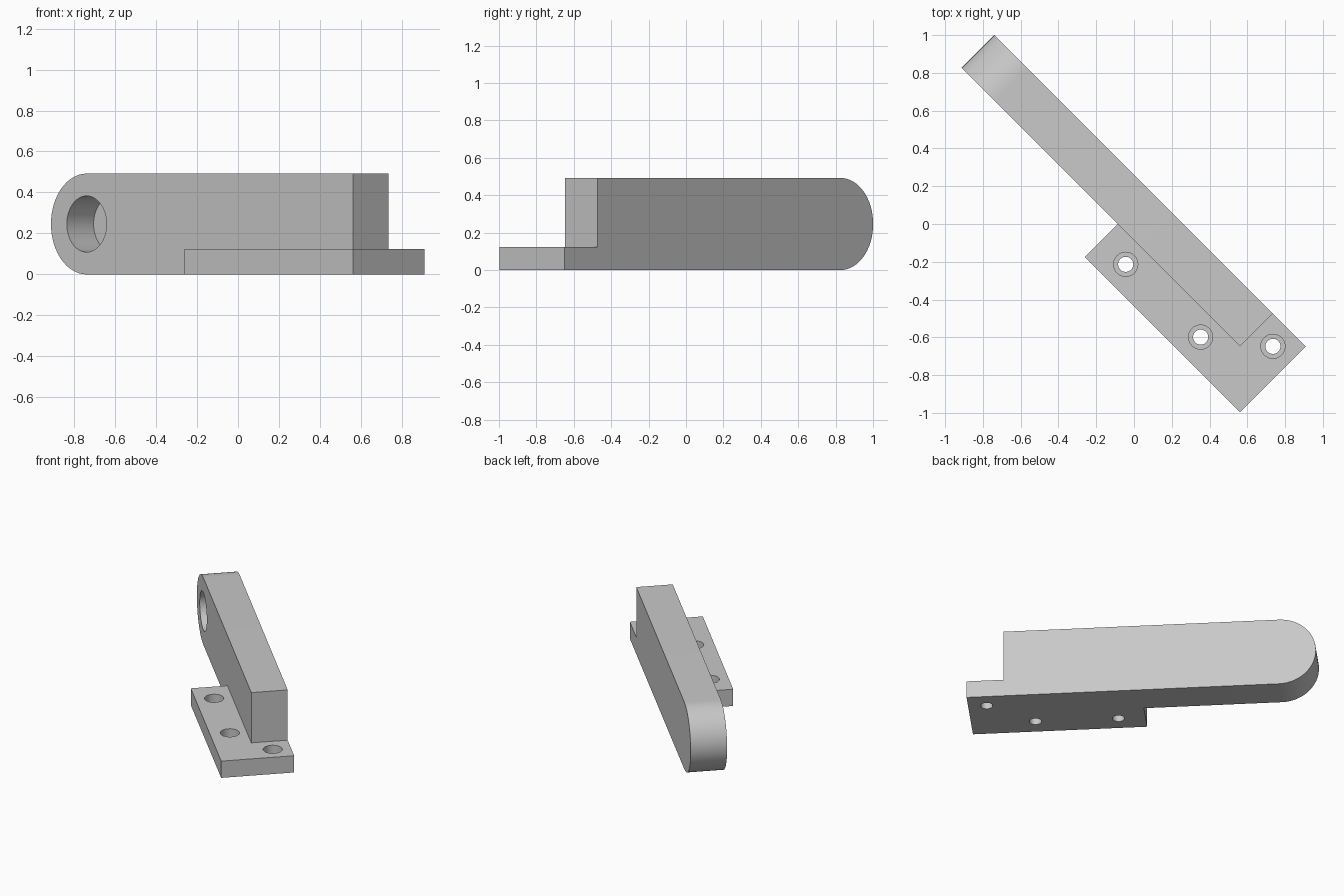
import bpy, bmesh, math
from mathutils import Matrix

if "Cube" in bpy.data.objects:
    bpy.data.objects.remove(bpy.data.objects["Cube"])

TURN = Matrix.Rotation(math.radians(-45), 4, 'Z')   # part lies diagonally
H, T = 0.492, 0.123                                 # arm height, plate thickness
FRONT, BACK = -0.061, 0.185                         # arm faces across its width
R = H / 2
END = -0.984                                        # centre of the rounded end

steel = bpy.data.materials.new("grey_metal")
steel.diffuse_color = (0.58, 0.58, 0.58, 1)
steel.use_nodes = True
steel.node_tree.nodes["Principled BSDF"].inputs["Base Color"].default_value = steel.diffuse_color


def prism(name, points, offset):
    """Extrude a closed outline of 3D points along offset."""
    bm = bmesh.new()
    face = bm.faces.new([bm.verts.new(p) for p in points])
    ext = bmesh.ops.extrude_face_region(bm, geom=[face], use_keep_orig=True)
    verts = [g for g in ext['geom'] if isinstance(g, bmesh.types.BMVert)]
    bmesh.ops.translate(bm, verts=verts, vec=offset)
    bmesh.ops.recalc_face_normals(bm, faces=bm.faces)
    bm.transform(TURN)
    me = bpy.data.meshes.new(name)
    bm.to_mesh(me)
    bm.free()
    ob = bpy.data.objects.new(name, me)
    bpy.context.collection.objects.link(ob)
    me.materials.append(steel)
    return ob


def circle(r, n=48):
    return [(r * math.cos(2 * math.pi * i / n), r * math.sin(2 * math.pi * i / n))
            for i in range(n)]


def combine(target, other, op):
    m = target.modifiers.new(op.lower(), 'BOOLEAN')
    m.operation, m.solver, m.object = op, 'EXACT', other
    bpy.context.view_layer.objects.active = target
    bpy.ops.object.modifier_apply(modifier=m.name)
    bpy.data.objects.remove(other)


# Arm with a rounded end
arc = [(END - R * math.sin(math.pi * i / 32), R - R * math.cos(math.pi * i / 32))
       for i in range(33)]
outline = arc + [(0.854, H), (0.854, 0)]
bracket = prism("bracket_arm", [(x, FRONT, z) for x, z in outline], (0, BACK - FRONT, 0))

# Mounting plate
plate = [(-0.061, -0.308), (1.102, -0.308), (1.102, BACK), (-0.061, BACK)]
combine(bracket, prism("mounting_plate", [(x, y, 0) for x, y in plate], (0, 0, T)), 'UNION')

# Blind bore in the rounded end
bore = prism("bore_cutter", [(END + a, FRONT - 0.1, R + b) for a, b in circle(0.137)],
             (0, 0.1 + 0.185, 0))
combine(bracket, bore, 'DIFFERENCE')

# Counterbored screw holes
for x, y in [(0.12, -0.182), (0.673, -0.174), (0.978, 0.062)]:
    for r, z in [(0.04, -0.1), (0.064, T - 0.07)]:
        hole = prism("hole_cutter", [(x + a, y + b, z) for a, b in circle(r)],
                     (0, 0, T + 0.1 - z))
        combine(bracket, hole, 'DIFFERENCE')

# Smooth curved walls, crisp edges
bracket.name = "hinge_bracket"
bpy.ops.object.select_all(action='DESELECT')
bracket.select_set(True)
bpy.context.view_layer.objects.active = bracket
bpy.ops.object.shade_smooth_by_angle(angle=math.radians(30))
